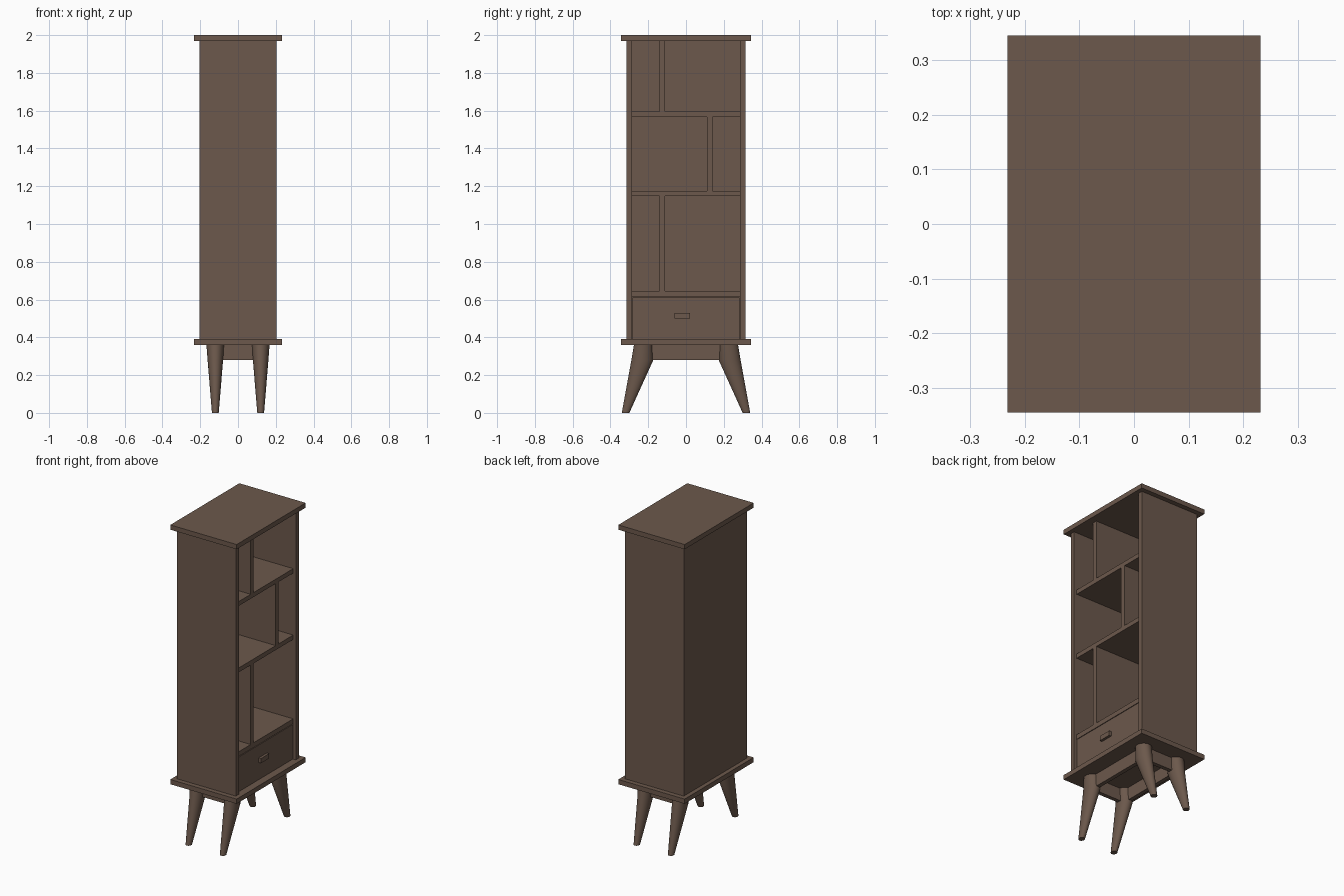
import bpy, bmesh, math
from mathutils import Vector

if "Cube" in bpy.data.objects:
    bpy.data.objects.remove(bpy.data.objects["Cube"])

wood = bpy.data.materials.new("dark walnut brown")
wood.diffuse_color = (0.150, 0.099, 0.072, 1)
wood.use_nodes = True
wood.node_tree.nodes["Principled BSDF"].inputs["Base Color"].default_value = wood.diffuse_color


def finish(name, bm):
    bmesh.ops.recalc_face_normals(bm, faces=bm.faces[:])
    mesh = bpy.data.meshes.new(name)
    bm.to_mesh(mesh)
    bm.free()
    mesh.materials.append(wood)
    ob = bpy.data.objects.new(name, mesh)
    bpy.context.collection.objects.link(ob)
    return ob


def box(name, x0, x1, y0, y1, z0, z1):
    bm = bmesh.new()
    bmesh.ops.create_cube(bm, size=1)
    for v in bm.verts:
        v.co = Vector((x1 if v.co.x > 0 else x0,
                       y1 if v.co.y > 0 else y0,
                       z1 if v.co.z > 0 else z0))
    return finish(name, bm)


def leg(name, cx, side):
    # splayed tapered leg: (z, y centre, x radius, y radius)
    rings = [(0, 0.32, 0.018, 0.02), (0.28, 0.231, 0.041, 0.058),
             (0.36, 0.2275, 0.047, 0.048)]
    n = 32
    bm = bmesh.new()
    loops = []
    for z, cy, rx, ry in rings:
        loops.append([bm.verts.new((cx + rx * math.cos(2 * math.pi * i / n),
                                    side * cy + ry * math.sin(2 * math.pi * i / n), z))
                      for i in range(n)])
    for a, b in zip(loops, loops[1:]):
        for i in range(n):
            j = (i + 1) % n
            bm.faces.new((a[i], a[j], b[j], b[i])).smooth = True
    bm.faces.new(loops[0])
    bm.faces.new(loops[-1])
    ob = finish(name, bm)
    bpy.ops.object.select_all(action='DESELECT')
    ob.select_set(True)
    bpy.context.view_layer.objects.active = ob
    bpy.ops.object.shade_smooth_by_angle(angle=math.radians(40))


# top and base slabs
box("top_board", -0.232, 0.232, -0.345, 0.345, 1.97, 2.0)
box("base_board", -0.232, 0.232, -0.345, 0.345, 0.36, 0.39)

# carcass: sides and back panel (open toward +x)
for s, tag in ((-1, "left"), (1, "right")):
    a, b = sorted((s * 0.285, s * 0.315))
    box(tag + "_side_panel", -0.205, 0.205, a, b, 0.39, 1.97)
box("back_panel", -0.205, -0.185, -0.285, 0.285, 0.39, 1.97)

# shelves and offset dividers, set back slightly from the opening
FRONT = 0.187
for i, (z0, z1) in enumerate(((0.615, 0.645), (1.147, 1.175), (1.567, 1.595))):
    box(f"shelf_{i + 1}", -0.185, FRONT, -0.285, 0.285, z0, z1)
for i, (y, z0, z1) in enumerate(((-0.125, 0.645, 1.147), (0.125, 1.175, 1.567),
                                 (-0.125, 1.595, 1.97))):
    box(f"divider_{i + 1}", -0.185, FRONT, y - 0.015, y + 0.015, z0, z1)

# drawer front and its small pull
box("drawer_front", 0.160, FRONT, -0.283, 0.283, 0.392, 0.611)
box("drawer_pull", FRONT, 0.203, -0.06, 0.022, 0.50, 0.53)

# apron frame under the base
for s, tag in ((-1, "left"), (1, "right")):
    a, b = sorted((s * 0.215, s * 0.24))
    box(tag + "_apron_rail", -0.132, 0.132, a, b, 0.28, 0.36)
for s, tag in ((-1, "back"), (1, "front")):
    a, b = sorted((s * 0.107, s * 0.132))
    box(tag + "_apron_rail", a, b, -0.215, 0.215, 0.28, 0.36)

# four legs
for cx, fb in ((-0.12, "back"), (0.12, "front")):
    for s, lr in ((-1, "left"), (1, "right")):
        leg(f"{fb}_{lr}_leg", cx, s)
